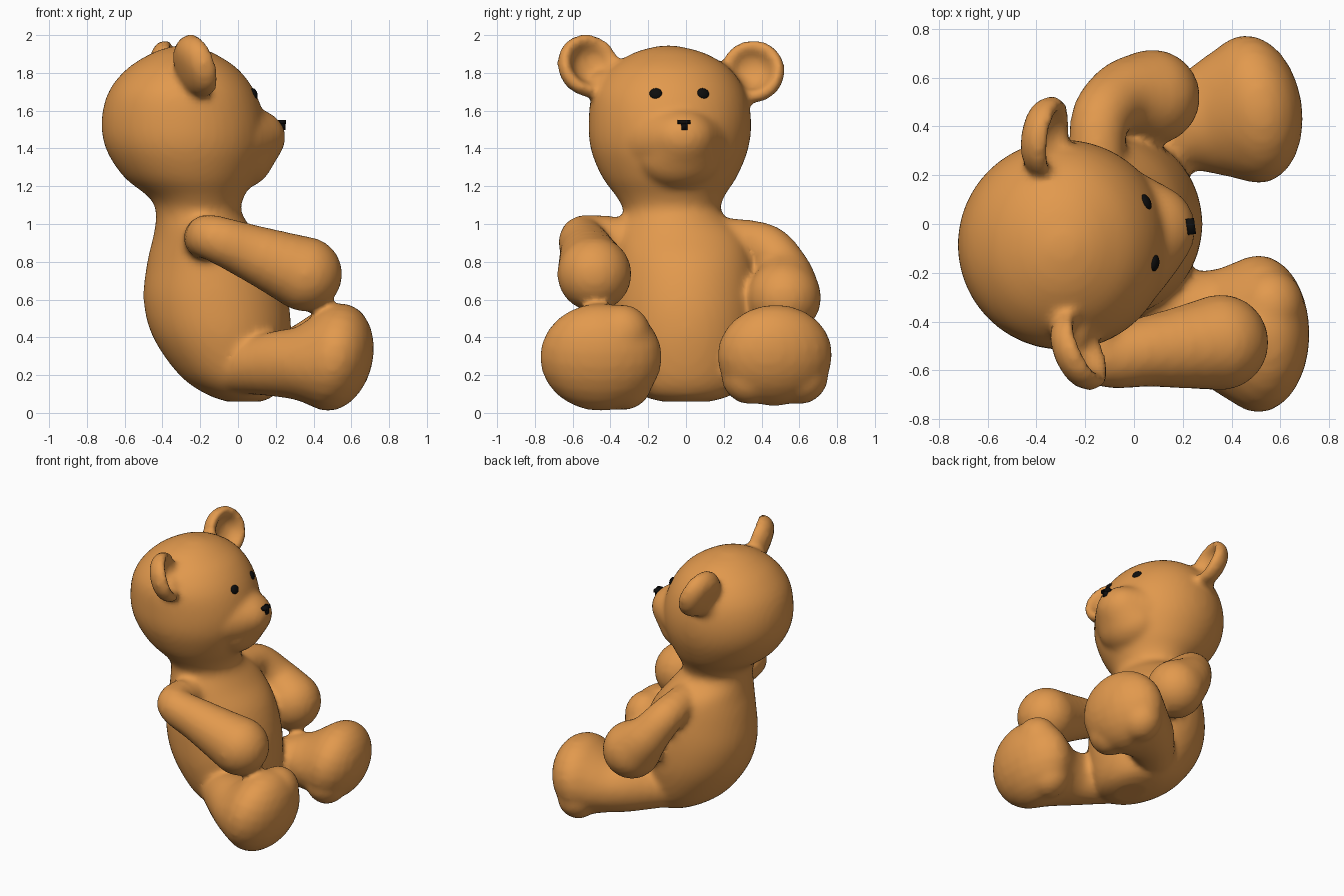
import bpy, bmesh
from math import sin, cos, pi, radians
from mathutils import Matrix, Vector, Euler

if "Cube" in bpy.data.objects:
    bpy.data.objects.remove(bpy.data.objects["Cube"])


def material(name, col):
    m = bpy.data.materials.new(name)
    m.diffuse_color = (*col, 1)
    m.use_nodes = True
    m.node_tree.nodes["Principled BSDF"].inputs["Base Color"].default_value = m.diffuse_color
    return m


fur = material("fur", (0.76, 0.32, 0.075))
black = material("black", (0.004, 0.004, 0.004))


def circle(n):
    return [(cos(2 * pi * i / n), sin(2 * pi * i / n)) for i in range(n)]


def spline(keys, steps):
    """Catmull-Rom through tuples of any length."""
    out = []
    k = [keys[0]] + list(keys) + [keys[-1]]
    for i in range(1, len(k) - 2):
        for s in range(steps):
            t = s / steps
            out.append([0.5 * (2 * b + (c - a) * t + (2 * a - 5 * b + 4 * c - d) * t * t
                               + (3 * b - a - 3 * c + d) * t ** 3)
                        for a, b, c, d in zip(*k[i - 1:i + 3])])
    return out + [list(keys[-1])]


def skin(bm, rings):
    """Close a stack of point rings into a solid."""
    vs = [[bm.verts.new(p) for p in r] for r in rings]
    n = len(vs[0])
    for a, b in zip(vs, vs[1:]):
        for i in range(n):
            j = (i + 1) % n
            bm.faces.new((a[i], a[j], b[j], b[i]))
    bm.faces.new(vs[0][::-1])
    bm.faces.new(vs[-1])


def blob(bm, loc, radii, rot=(0, 0, 0), n=24):
    mat = Matrix.LocRotScale(Vector(loc), Euler([radians(a) for a in rot]), Vector(radii))
    rings = []
    for i in range(n // 2 + 1):
        a = pi * (i / (n // 2) - 0.5) * 0.98
        rings.append([mat @ Vector((cos(a) * c, cos(a) * s, sin(a))) for c, s in circle(n)])
    skin(bm, rings)


def sweep(bm, keys, rot=(0, 0, 0), steps=5):
    """Ellipsoids (x, y, z, rx, ry, rz) swept along a path."""
    for k in spline(keys, steps):
        blob(bm, k[:3], k[3:], rot)


def finish(bm, name, mat):
    for f in bm.faces:
        f.smooth = True
    me = bpy.data.meshes.new(name)
    bm.to_mesh(me)
    bm.free()
    me.materials.append(mat)
    ob = bpy.data.objects.new(name, me)
    bpy.context.collection.objects.link(ob)
    return ob


bm = bmesh.new()

# torso, neck and head: z, x min, x max, y min, y max
profile = [
    (0.06, -0.06, 0.13, -0.13, 0.13), (0.10, -0.17, 0.20, -0.25, 0.25),
    (0.20, -0.31, 0.25, -0.33, 0.33), (0.40, -0.45, 0.28, -0.38, 0.38),
    (0.60, -0.50, 0.265, -0.385, 0.385), (0.80, -0.48, 0.20, -0.37, 0.36),
    (0.95, -0.445, 0.09, -0.36, 0.31), (1.06, -0.435, 0.02, -0.33, 0.19),
    (1.14, -0.47, 0.03, -0.365, 0.20), (1.25, -0.605, 0.09, -0.445, 0.27),
    (1.40, -0.70, 0.14, -0.505, 0.33), (1.55, -0.722, 0.14, -0.515, 0.345),
    (1.70, -0.685, 0.09, -0.495, 0.315), (1.82, -0.59, 0.0, -0.41, 0.235),
    (1.90, -0.465, -0.12, -0.29, 0.11), (1.935, -0.37, -0.21, -0.18, -0.01),
    (1.945, -0.31, -0.27, -0.11, -0.07)]
skin(bm, [[((x0 + x1) / 2 + (x1 - x0) / 2 * c, (y0 + y1) / 2 + (y1 - y0) / 2 * s, z)
           for c, s in circle(48)] for z, x0, x1, y0, y1 in spline(profile, 4)])

# muzzle blending back into the cheeks, and down into the chin
sweep(bm, [(0.075, -0.02, 1.46, 0.178, 0.185, 0.15), (0.0, -0.045, 1.45, 0.2, 0.26, 0.195),
           (-0.1, -0.065, 1.45, 0.24, 0.34, 0.24)], (0, 0, 8))
sweep(bm, [(0.07, -0.02, 1.45, 0.18, 0.185, 0.15), (-0.01, -0.04, 1.36, 0.2, 0.235, 0.18)], (0, 0, 8))

# cupped ears, lathed about their facing axis: (radius, depth)
cup = [(0.005, -0.075), (0.08, -0.07), (0.14, -0.045), (0.172, 0.01), (0.158, 0.06),
       (0.12, 0.055), (0.09, 0.015), (0.05, -0.01), (0.005, -0.015)]
for loc, yaw, side in (((-0.235, -0.525, 1.832), 24, -1), ((-0.37, 0.355, 1.80), -8, 1)):
    mat = Matrix.LocRotScale(Vector(loc), Euler((0, radians(-18), radians(yaw))), None)
    skin(bm, [[mat @ Vector((d, r * c, r * s)) for c, s in circle(32)] for r, d in spline(cup, 3)])
    blob(bm, Vector(loc) + Vector((-0.01, -0.1 * side, -0.11)), (0.07, 0.1, 0.09), (0, 0, yaw))

# arms: path points with radius
arms = [[(-0.17, -0.25, 0.91, 0.12), (-0.145, -0.53, 0.93, 0.12), (0.08, -0.52, 0.845, 0.15),
         (0.355, -0.485, 0.735, 0.198)],
        [(-0.15, 0.2, 0.92, 0.115), (-0.14, 0.42, 0.88, 0.122), (-0.05, 0.52, 0.74, 0.145),
         (0.075, 0.52, 0.61, 0.197)]]
for arm in arms:
    sweep(bm, [(x, y, z, r, r, r) for x, y, z, r in arm])

# legs ending in broad tilted feet
sweep(bm, [(0.02, -0.23, 0.24, 0.14, 0.14, 0.14), (0.2, -0.36, 0.26, 0.16, 0.18, 0.175),
           (0.36, -0.43, 0.265, 0.18, 0.25, 0.205), (0.51, -0.45, 0.295, 0.205, 0.325, 0.29)], (0, 14, 0))
sweep(bm, [(0.02, 0.23, 0.24, 0.14, 0.14, 0.14), (0.2, 0.39, 0.26, 0.16, 0.18, 0.175),
           (0.34, 0.44, 0.27, 0.18, 0.24, 0.2), (0.485, 0.47, 0.305, 0.2, 0.308, 0.272)], (0, 14, 9))
# fuller sole corners
for loc in ((0.47, -0.33, 0.17), (0.56, -0.34, 0.42), (0.49, 0.34, 0.2), (0.45, 0.6, 0.2)):
    blob(bm, loc, (0.14, 0.155, 0.155))

# fuse all of the plush parts into one soft skin, then bake the modifiers
body = finish(bm, "plush_body", fur)
rm = body.modifiers.new("fuse", 'REMESH')
rm.mode = 'VOXEL'
rm.voxel_size = 0.02
rm.use_smooth_shade = True
sm = body.modifiers.new("soften", 'SMOOTH')
sm.factor = 0.5
sm.iterations = 7
baked = bpy.data.meshes.new_from_object(body.evaluated_get(bpy.context.evaluated_depsgraph_get()))
body.modifiers.clear()
body.data = baked

# eyes
for name, loc, yaw in (("eye_right", (0.084, -0.16, 1.69), -8), ("eye_left", (0.049, 0.09, 1.69), 25)):
    bm = bmesh.new()
    blob(bm, loc, (0.018, 0.034, 0.03), (0, -20, yaw))
    finish(bm, name, black)

# stitched nose: bar and stem
bm = bmesh.new()
for z, sy, sz in ((1.54, 0.066, 0.022), (1.52, 0.03, 0.045)):
    bmesh.ops.create_cube(bm, size=1, matrix=Matrix.LocRotScale(
        Vector((0.233, -0.01, z)), Euler((0, 0, radians(8))), Vector((0.034, sy, sz))))
finish(bm, "nose", black)
